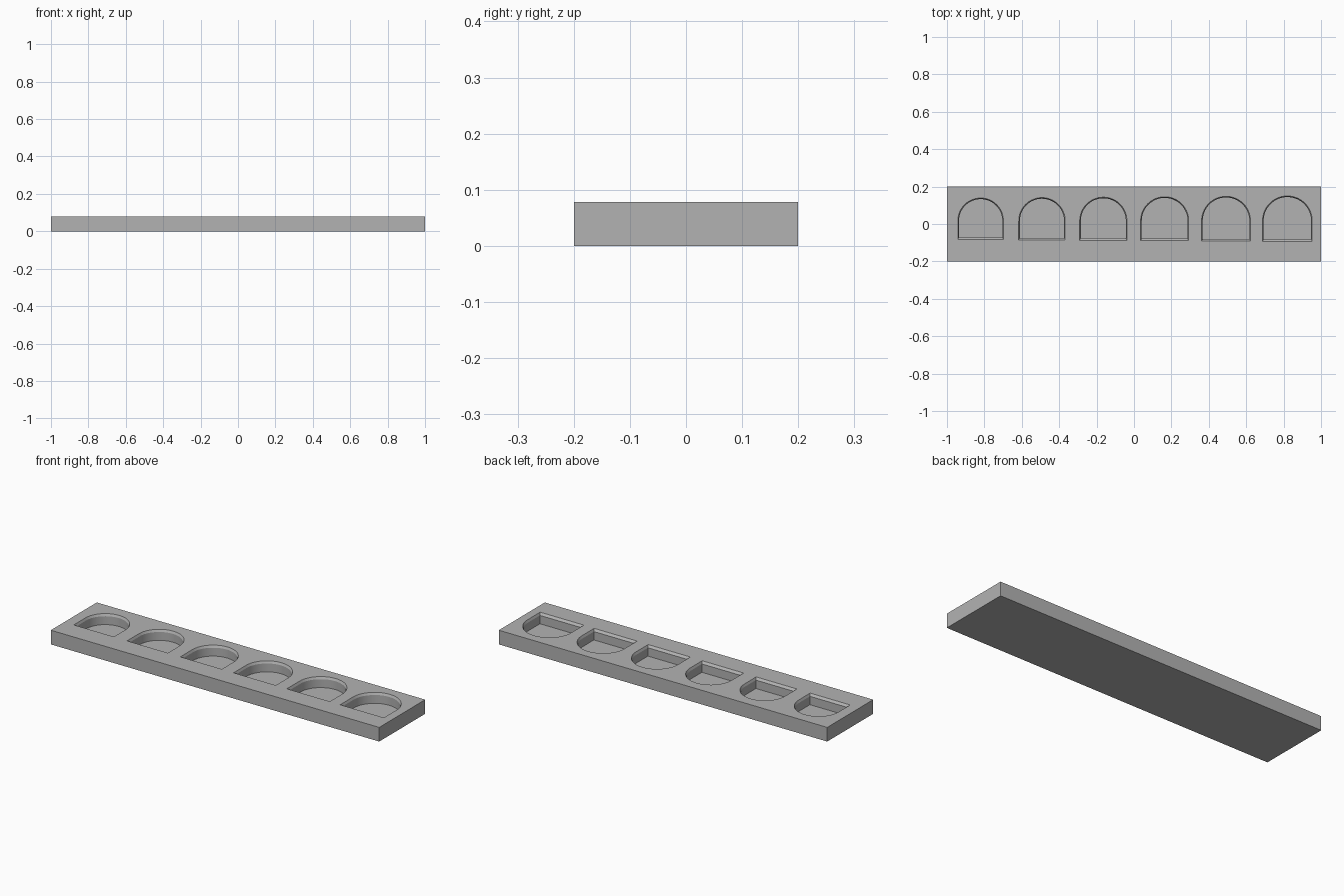
import bpy
import bmesh
from math import cos, sin, pi

if "Cube" in bpy.data.objects:
    bpy.data.objects.remove(bpy.data.objects["Cube"], do_unlink=True)

HEIGHT, DEPTH, RIM = 0.078, 0.058, 0.012
POCKETS, SPACING, ARC_Y = 6, 0.328, 0.017
SEGMENTS = 32

# Single plain grey
grey = bpy.data.materials.new("plain grey")
grey.use_nodes = True
colour = (0.45, 0.45, 0.45, 1)
grey.diffuse_color = colour
grey.node_tree.nodes["Principled BSDF"].inputs["Base Color"].default_value = colour


def new_object(name, bm):
    bmesh.ops.recalc_face_normals(bm, faces=bm.faces)
    mesh = bpy.data.meshes.new(name)
    bm.to_mesh(mesh)
    bm.free()
    mesh.materials.append(grey)
    obj = bpy.data.objects.new(name, mesh)
    bpy.context.collection.objects.link(obj)
    return obj


def arch_ring(bm, x, radius, front, z):
    """Outline with a straight front edge and a half-round back."""
    points = [(x - radius, front), (x + radius, front)]
    for i in range(SEGMENTS + 1):
        a = pi * i / SEGMENTS
        points.append((x + radius * cos(a), ARC_Y + radius * sin(a)))
    return [bm.verts.new((px, py, z)) for px, py in points]


def add_pocket(bm, x, radius, front):
    """Arched well with a bevelled mouth."""
    inner = (radius - 0.006, front + 0.011)
    rings = [arch_ring(bm, x, *inner, HEIGHT - DEPTH),
             arch_ring(bm, x, *inner, HEIGHT - RIM),
             arch_ring(bm, x, radius, front, HEIGHT),
             arch_ring(bm, x, radius, front, HEIGHT + 0.02)]
    for low, high in zip(rings, rings[1:]):
        for i in range(len(low)):
            j = (i + 1) % len(low)
            bm.faces.new((low[i], low[j], high[j], high[i]))
    bm.faces.new(rings[0][::-1])
    bm.faces.new(rings[-1])


# Flat slab
bm = bmesh.new()
bmesh.ops.create_cube(bm, size=1)
for v in bm.verts:
    v.co = (v.co.x * 2, v.co.y * 0.4, (v.co.z + 0.5) * HEIGHT)
tray = new_object("tray", bm)

# Row of wells, each a little larger than the last
bm = bmesh.new()
for i in range(POCKETS):
    add_pocket(bm, (i - (POCKETS - 1) / 2) * SPACING,
               0.122 + 0.0022 * i, -0.083 - 0.002 * i)
cutter = new_object("pocket_cutter", bm)
cutter.hide_render = True

# Cut the wells out of the slab
cut = tray.modifiers.new("pockets", 'BOOLEAN')
cut.operation = 'DIFFERENCE'
cut.solver = 'EXACT'
cut.object = cutter
bpy.ops.object.select_all(action='DESELECT')
bpy.context.view_layer.objects.active = tray
tray.select_set(True)
bpy.ops.object.modifier_apply(modifier=cut.name)
bpy.data.objects.remove(cutter, do_unlink=True)
bpy.ops.object.shade_smooth_by_angle(angle=pi / 9)
